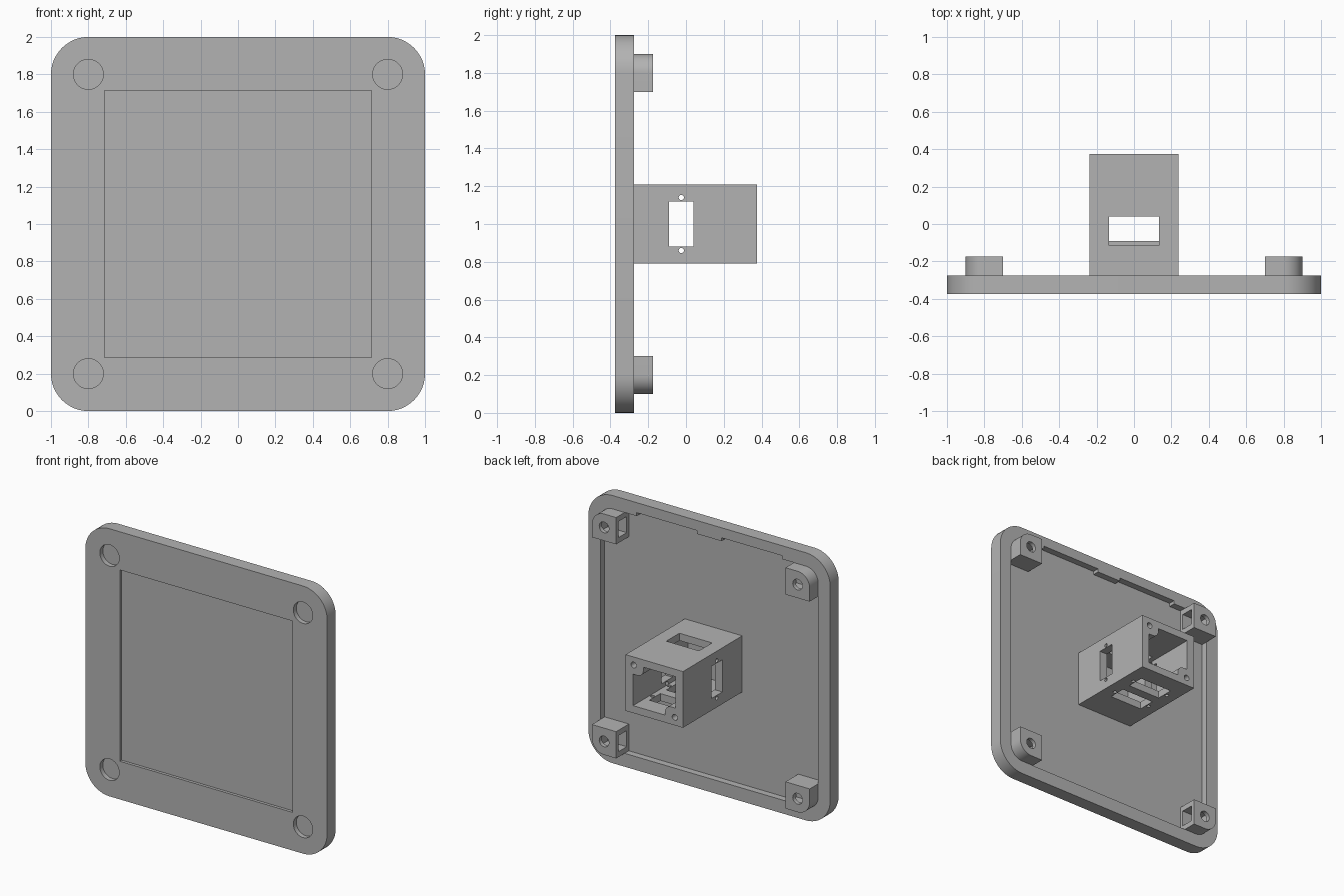
import bpy
import bmesh
from math import cos, sin, pi
from mathutils import Matrix, Vector

if "Cube" in bpy.data.objects:
    bpy.data.objects.remove(bpy.data.objects["Cube"])

grey = bpy.data.materials.new("plain grey")
grey.use_nodes = True
grey.diffuse_color = (0.45, 0.45, 0.45, 1)
grey.node_tree.nodes["Principled BSDF"].inputs["Base Color"].default_value = (0.45, 0.45, 0.45, 1)

BACK, FLOOR, FRONT = -0.275, -0.325, -0.375   # rim, tray floor, front face


def finish(name, bm):
    bmesh.ops.recalc_face_normals(bm, faces=bm.faces)
    mesh = bpy.data.meshes.new(name)
    bm.to_mesh(mesh)
    bm.free()
    mesh.materials.append(grey)
    obj = bpy.data.objects.new(name, mesh)
    bpy.context.collection.objects.link(obj)
    return obj


def slab(name, cx, cz, w, h, y0, y1, radii=(0, 0, 0, 0)):
    """Rectangle in xz with a radius per corner (++, -+, --, +-), extruded in y."""
    bm = bmesh.new()
    verts = []
    signs = ((1, 1), (-1, 1), (-1, -1), (1, -1))
    for i, ((sx, sz), r) in enumerate(zip(signs, radii)):
        steps = 12 if r else 0
        for k in range(steps + 1):
            a = pi / 2 * (i + k / max(steps, 1))
            verts.append(bm.verts.new((cx + sx * (w / 2 - r) + r * cos(a), y0,
                                       cz + sz * (h / 2 - r) + r * sin(a))))
    face = bm.faces.new(verts)
    ext = bmesh.ops.extrude_face_region(bm, geom=[face])["geom"]
    bmesh.ops.translate(bm, vec=(0, y1 - y0, 0),
                        verts=[v for v in ext if isinstance(v, bmesh.types.BMVert)])
    return finish(name, bm)


def rod(name, centre, axis, radius, length, sides=32):
    bm = bmesh.new()
    turn = Vector((0, 0, 1)).rotation_difference(Vector(axis)).to_matrix().to_4x4()
    bmesh.ops.create_cone(bm, cap_ends=True, segments=sides, radius1=radius, radius2=radius,
                          depth=length, matrix=Matrix.Translation(centre) @ turn)
    return finish(name, bm)


def combine(target, tool, operation="DIFFERENCE"):
    mod = target.modifiers.new("shape", "BOOLEAN")
    mod.operation, mod.solver, mod.object = operation, "EXACT", tool
    bpy.context.view_layer.objects.active = target
    bpy.ops.object.modifier_apply(modifier=mod.name)
    bpy.data.objects.remove(tool)


def cut(target, *tools):
    for tool in tools:
        combine(target, tool)


# Face plate with tray at the back and shallow window at the front
plate = slab("face_plate", 0, 1, 2, 2, FRONT, BACK, (0.2,) * 4)
cut(plate,
    slab("tray", 0, 1, 1.8, 1.8, FLOOR, BACK + 0.1, (0.1,) * 4),
    slab("window", 0, 1, 1.43, 1.43, FRONT - 0.1, FRONT + 0.022))
for s in (-1, 1):
    # Relief notches in the top wall of the tray
    cut(plate, slab("notch", s * 0.35, 1.89, 0.5, 0.07, FLOOR, BACK + 0.1))
    for z in (0.2, 1.8):
        cut(plate, rod("pocket", (s * 0.8, FRONT - 0.01, z), (0, 1, 0), 0.08, 0.09, 48))

# Corner posts: rounded outward, blind screw hole, nut slot on the inner side
for side, s in (("right", -1), ("left", 1)):
    for level, t in (("lower", -1), ("upper", 1)):
        x, z = s * 0.8, 1 + t * 0.8
        radii = [0.1 if (s, t) == c else 0 for c in ((1, 1), (-1, 1), (-1, -1), (1, -1))]
        post = slab(f"{level}_{side}_post", x, z, 0.2, 0.2, FLOOR, -0.175, radii)
        cut(post,
            rod("screw_hole", (x, -0.2, z), (0, 1, 0), 0.04, 0.2),
            slab("nut_slot", x - s * 0.06, z, 0.24, 0.12, -0.3, -0.205))

# Hollow housing, open at the back
housing = slab("housing", 0, 1, 0.475, 0.42, FLOOR, 0.375)
cut(housing, slab("cavity", 0, 1, 0.35, 0.31, FLOOR + 0.05, 0.5))

# Diagonal screw lugs at the mouth of the housing
for s in (-1, 1):
    corner = [0, 0, 0, 0]
    corner[2 if s > 0 else 0] = 0.05
    lug = slab("lug", s * 0.155, 1 + s * 0.14, 0.13, 0.12, 0.24, 0.375, corner)
    combine(housing, lug, "UNION")
for s in (-1, 1):
    cut(housing, rod("lug_hole", (s * 0.17, 0.35, 1 + s * 0.15), (0, 1, 0), 0.022, 0.2))

# Side openings with screw holes above and below
for s in (-1, 1):
    cut(housing, slab("side_slot", s * 0.24, 1, 0.2, 0.24, -0.09, 0.04))
    for t in (-1, 1):
        cut(housing, rod("side_hole", (s * 0.22, -0.025, 1 + t * 0.14), (1, 0, 0), 0.014, 0.14, 16))

# Top opening, and two bottom openings with screw holes at their ends
cut(housing, slab("top_slot", 0, 1.2, 0.27, 0.2, -0.115, 0.04))
for y in (-0.025, 0.175):
    cut(housing, slab("bottom_slot", 0, 0.8, 0.27, 0.2, y - 0.065, y + 0.065))
    for s in (-1, 1):
        cut(housing, rod("bottom_hole", (s * 0.155, y, 0.81), (0, 0, 1), 0.014, 0.16, 16))

# Smooth curved walls, keep edges crisp
bpy.ops.object.select_all(action="DESELECT")
for obj in bpy.context.scene.objects:
    if obj.type == "MESH":
        obj.select_set(True)
bpy.context.view_layer.objects.active = plate
bpy.ops.object.shade_smooth_by_angle(angle=0.5)
